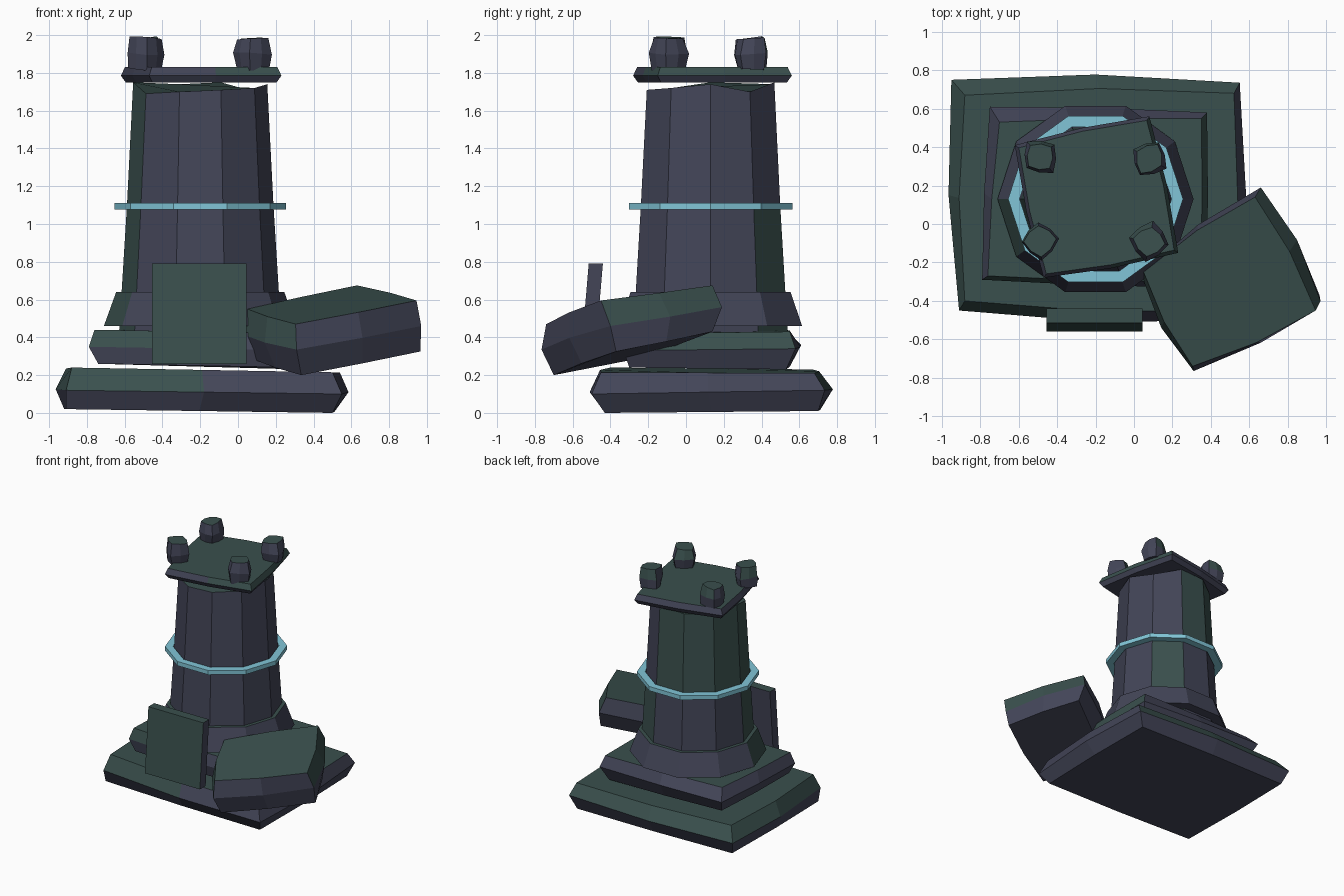
import bpy, bmesh, math, random
from mathutils import Vector

random.seed(4)
if "Cube" in bpy.data.objects:
    bpy.data.objects.remove(bpy.data.objects["Cube"])


def material(name, rgb):
    m = bpy.data.materials.new(name)
    m.use_nodes = True
    m.diffuse_color = (*rgb, 1)
    m.node_tree.nodes["Principled BSDF"].inputs["Base Color"].default_value = (*rgb, 1)
    return m


SLATE = material("slate stone", (0.056, 0.060, 0.097))
MOSS = material("mossy stone", (0.042, 0.080, 0.075))
CYAN = material("glowing cyan", (0.22, 0.56, 0.68))


def loft(name, rings, green=(), mats=(SLATE, MOSS), looped=False, top=1):
    """Skin stacked rings; 'green' holds the (band, segment) pairs that are mossy."""
    bm = bmesh.new()
    loops = [[bm.verts.new(p) for p in ring] for ring in rings]
    n = len(loops[0])
    if looped:
        loops.append(loops[0])
    for b in range(len(loops) - 1):
        for i in range(n):
            j = (i + 1) % n
            f = bm.faces.new((loops[b][i], loops[b][j], loops[b + 1][j], loops[b + 1][i]))
            f.material_index = int((b, i) in green)
    if not looped:
        bm.faces.new(loops[0][::-1])
        bm.faces.new(loops[-1]).material_index = top
    bmesh.ops.recalc_face_normals(bm, faces=bm.faces[:])
    mesh = bpy.data.meshes.new(name)
    bm.to_mesh(mesh)
    bm.free()
    for m in mats:
        mesh.materials.append(m)
    ob = bpy.data.objects.new(name, mesh)
    bpy.context.collection.objects.link(ob)
    return ob


def bulged(corners, push):
    """Four corners plus edge midpoints pushed outward."""
    pts = [Vector(c) for c in corners]
    mid = sum(pts, Vector()) / 4
    out = []
    for a, b in zip(pts, pts[1:] + pts[:1]):
        m = (a + b) / 2
        d = m - mid
        d.z = 0
        out += [a, m + d.normalized() * push]
    return out


def decagon(r, z):
    zs = z if isinstance(z, (list, tuple)) else [z] * 10
    return [(-0.2 + r * math.cos(math.radians(36 * i)),
             0.13 + r * math.sin(math.radians(36 * i)), zs[i]) for i in range(10)]


def band(b, *segments):
    return {(b, s) for s in segments}


# Rough foundation slab
loft("base_slab", [
    bulged([(-.91, -.42, .02), (.5, -.43, 0), (.5, .7, .01), (-.91, .7, .02)], .01),
    bulged([(-.91, -.45, .12), (.55, -.5, .1), (.55, .735, .12), (-.95, .75, .13)], .035),
    bulged([(-.88, -.4, .24), (.5, -.45, .215), (.52, .68, .21), (-.88, .67, .23)], .03),
], band(1, 0, 4, 5, 6, 7))

# Second step
loft("upper_step", [
    bulged([(-.74, -.28, .26), (.33, -.3, .24), (.33, .53, .23), (-.71, .55, .26)], .01),
    bulged([(-.79, -.29, .35), (.37, -.33, .33), (.38, .58, .34), (-.75, .61, .36)], .01),
    bulged([(-.76, -.27, .44), (.34, -.3, .42), (.35, .55, .43), (-.7, .53, .44)], .01),
], band(1, 0, 2, 3))

# Flared skirt and tapering tower with an uneven broken rim
loft("tower_skirt", [decagon(.51, .46), decagon(.445, .64)], band(0, 5))
rim = [1.74, 1.70, 1.75, 1.74, 1.73, 1.75, 1.69, 1.70, 1.71, 1.72]
loft("tower_body", [decagon(.43, .42), decagon(.388, 1.095), decagon(.355, rim)],
     band(0, 1, 5) | band(1, 2, 3, 4, 5))

# Bright band around the tower
loft("tower_ring", [decagon(.395, 1.077), decagon(.455, 1.077),
                    decagon(.455, 1.112), decagon(.395, 1.112)],
     mats=(CYAN,), looped=True)

# Twisted top plate
plate = [(-.47, -.28), (.23, -.15), (.08, .56), (-.62, .41)]


def plate_ring(scale, z):
    return bulged([(-.195 + (x + .195) * scale, .135 + (y - .135) * scale, z)
                   for x, y in plate], .015)


loft("top_plate", [plate_ring(.94, 1.75), plate_ring(1, 1.785), plate_ring(.95, 1.83)],
     band(1, 1, 2, 3))

# Four battlement stones
for label, x, y, turn in (("front_right", -.49, -.085, 50), ("front_left", .08, -.09, 35),
                          ("back_left", .08, .34, 15), ("back_right", -.49, .35, -5)):
    rings = []
    for size, z in ((.085, 1.82), (.1, 1.9), (.08, 1.985)):
        corners = []
        for k in range(4):
            a = math.radians(turn + 225 + 90 * k)
            s = size + random.uniform(-.01, .01)
            corners.append((x + s * math.cos(a), y + s * math.sin(a),
                            z + random.uniform(-.01, .01)))
        rings.append(bulged(corners, .012))
    loft("battlement_" + label, rings, band(1, 4, 5))

# Leaning door panel
loft("door_panel", [
    [(-.455, f, z), (.045, f, z), (.045, f + .075, z), (-.455, f + .075, z)]
    for f, z in ((-.56, .26), (-.515, .79))], band(0, 0))

# Tilted fallen block
loft("fallen_block", [
    bulged([(.335, -.7, .2), (.965, -.37, .325), (.68, .14, .43), (.09, -.29, .28)], .02),
    bulged([(.31, -.765, .335), (.97, -.4, .46), (.66, .19, .56), (.04, -.27, .41)], .04),
    bulged([(.305, -.74, .47), (.945, -.45, .595), (.63, .14, .675), (.05, -.25, .55)], .025),
], band(1, 2, 3, 6, 7))
